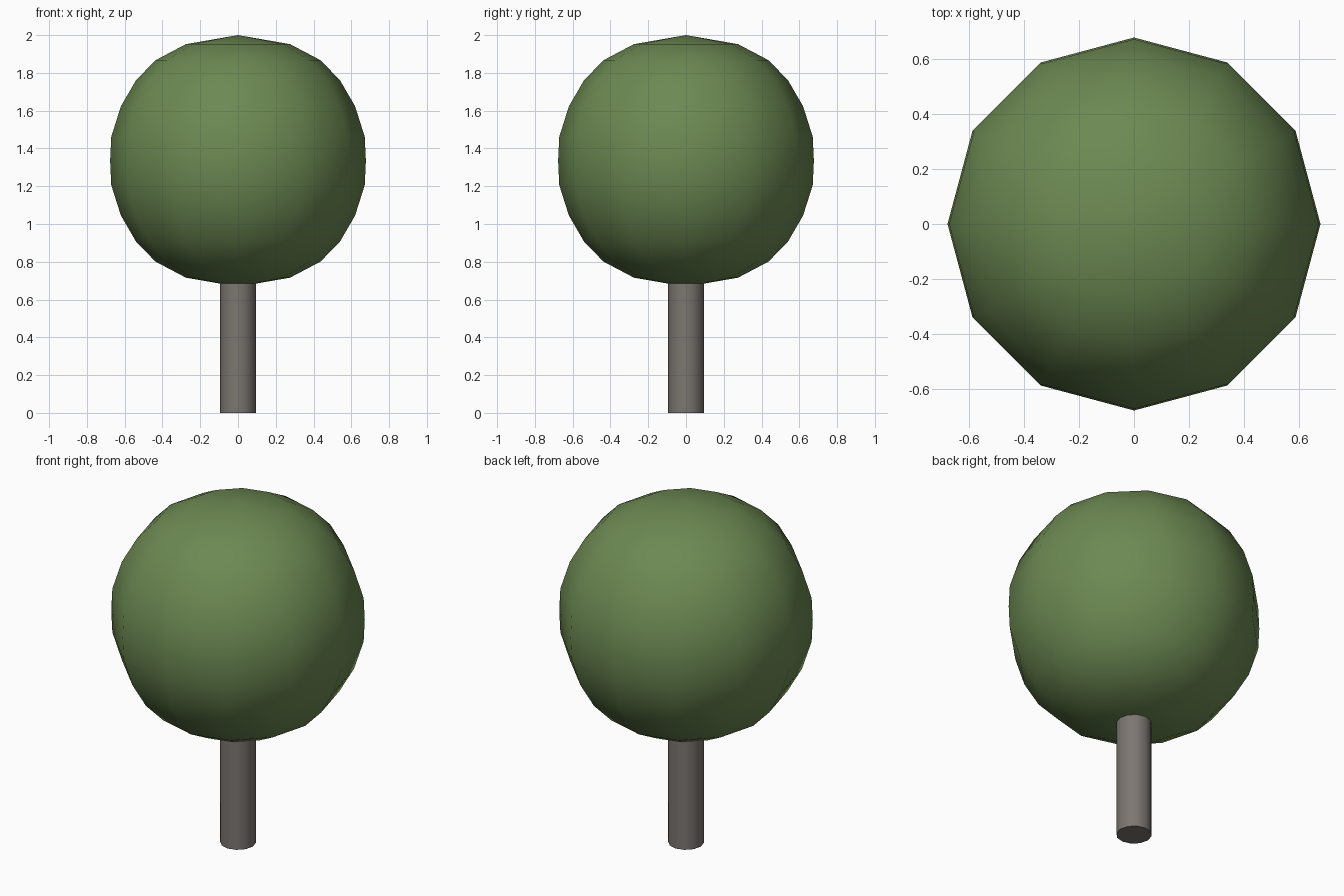
import bpy
import bmesh
import math

if "Cube" in bpy.data.objects:
    bpy.data.objects.remove(bpy.data.objects["Cube"])


def lathe(name, profile, sides, color=None, angle=60):
    """Revolve (radius, z) points around z; radius 0 makes a pole or cap centre."""
    bm = bmesh.new()
    rings = []
    for r, z in profile:
        count = sides if r > 0 else 1
        rings.append([bm.verts.new((r * math.cos(2 * math.pi * i / sides),
                                    r * math.sin(2 * math.pi * i / sides), z))
                      for i in range(count)])
    for low, high in zip(rings, rings[1:]):
        for i in range(sides):
            j = (i + 1) % sides
            quad = [low[i % len(low)], low[j % len(low)],
                    high[j % len(high)], high[i % len(high)]]
            bm.faces.new(list(dict.fromkeys(quad)))
    mesh = bpy.data.meshes.new(name)
    bm.to_mesh(mesh)
    bm.free()
    obj = bpy.data.objects.new(name, mesh)
    bpy.context.collection.objects.link(obj)
    if color:
        mat = bpy.data.materials.new(name + "_color")
        mat.diffuse_color = color
        mat.use_nodes = True
        mat.node_tree.nodes["Principled BSDF"].inputs["Base Color"].default_value = mat.diffuse_color
        mesh.materials.append(mat)
    bpy.ops.object.select_all(action='DESELECT')
    obj.select_set(True)
    bpy.context.view_layer.objects.active = obj
    bpy.ops.object.shade_smooth_by_angle(angle=math.radians(angle))
    return obj


# Round foliage: half outline mirrored about its centre height
CENTER = 1.334
upper = [(0.677, 0), (0.671, 0.128), (0.62, 0.289), (0.54, 0.427),
         (0.437, 0.533), (0.276, 0.618), (0, 0.666)]
outline = [(r, CENTER - h) for r, h in reversed(upper[1:])]
outline += [(r, CENTER + h) for r, h in upper]
lathe("foliage", outline, 12, (0.15, 0.25, 0.085, 1))

# Trunk: capped cylinder reaching slightly into the foliage
lathe("trunk", [(0, 0), (0.095, 0), (0.095, 0.72), (0, 0.72)], 12,
      (0.2, 0.18, 0.165, 1))
